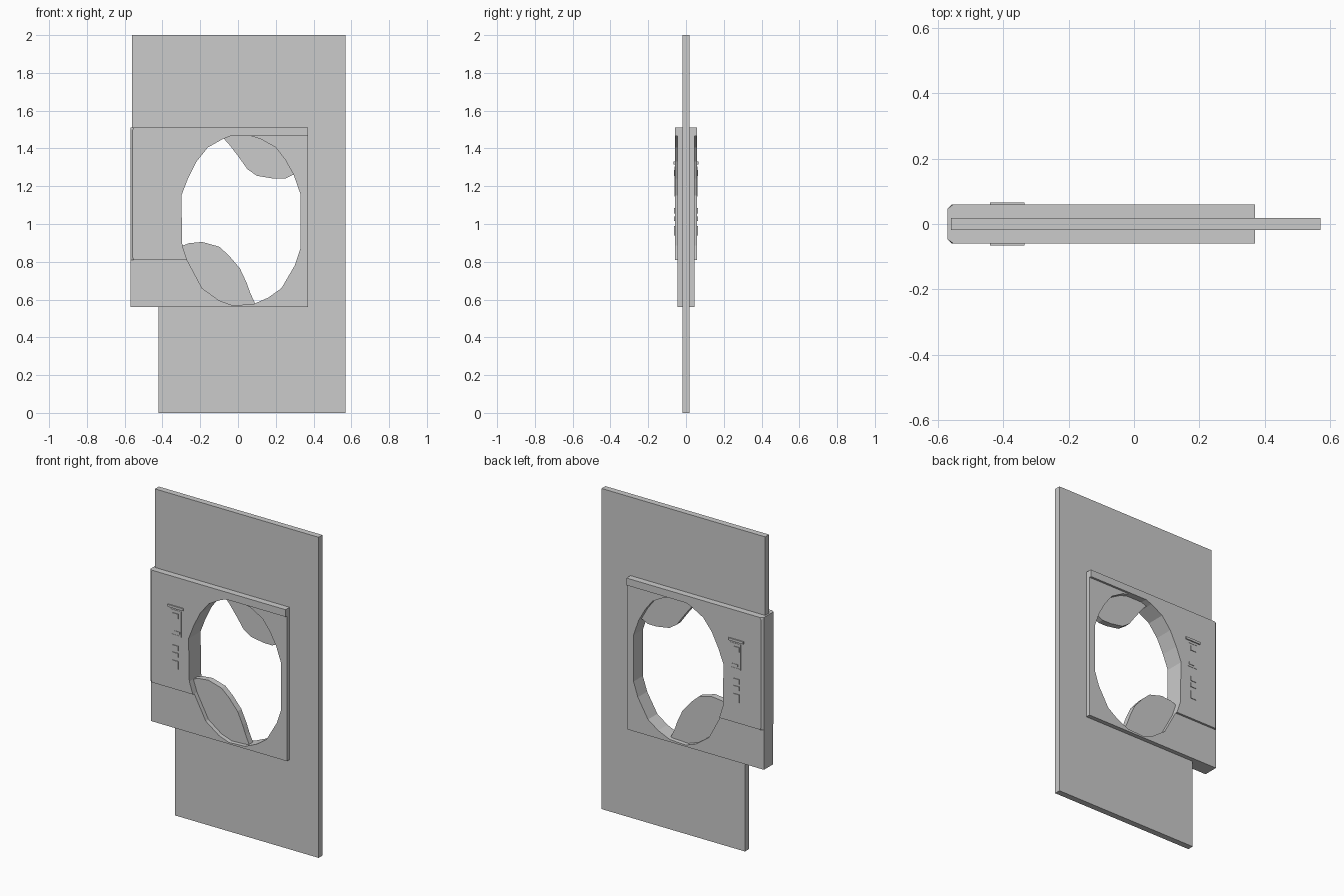
import bpy
import bmesh
from mathutils import Vector

cube = bpy.data.objects.get("Cube")
if cube:
    bpy.data.objects.remove(cube)


def rect(x0, x1, z0, z1):
    return [(x0, z0), (x1, z0), (x1, z1), (x0, z1)]


def slab(name, loops, half, chamfer_x=None):
    """Fill outlines in the xz plane (inner loops are holes) and thicken along y."""
    bm = bmesh.new()
    for loop in loops:
        vs = [bm.verts.new((x, -half, z)) for x, z in loop]
        for a, b in zip(vs, vs[1:] + vs[:1]):
            bm.edges.new((a, b))
    bmesh.ops.triangle_fill(bm, edges=bm.edges[:], use_beauty=True)
    ext = bmesh.ops.extrude_face_region(bm, geom=bm.faces[:])
    moved = [g for g in ext["geom"] if isinstance(g, bmesh.types.BMVert)]
    bmesh.ops.translate(bm, verts=moved, vec=Vector((0, 2 * half, 0)))
    bmesh.ops.recalc_face_normals(bm, faces=bm.faces[:])
    if chamfer_x is not None:
        edges = [e for e in bm.edges
                 if all(abs(v.co.x - chamfer_x) < 1e-4 for v in e.verts)
                 and abs(e.verts[0].co.y - e.verts[1].co.y) < 1e-4]
        bmesh.ops.bevel(bm, geom=edges, offset=0.012, segments=1, affect='EDGES')
    mesh = bpy.data.meshes.new(name)
    bm.to_mesh(mesh)
    bm.free()
    obj = bpy.data.objects.new(name, mesh)
    bpy.context.collection.objects.link(obj)
    return obj


PANEL, PLATE, GRIP = 0.019, 0.046, 0.059

# Faceted oval opening, clockwise from the left side
opening = [(-0.3, 1.15), (-0.265, 1.24), (-0.22, 1.33), (-0.16, 1.405),
           (-0.08, 1.45), (-0.04, 1.465), (0.07, 1.465), (0.12, 1.45),
           (0.2, 1.405), (0.25, 1.34), (0.295, 1.26), (0.33, 1.16),
           (0.33, 0.87), (0.3, 0.78), (0.23, 0.66), (0.16, 0.61),
           (0.08, 0.575), (-0.03, 0.57), (-0.1, 0.595), (-0.19, 0.66),
           (-0.27, 0.81), (-0.295, 0.885)]
cx, cz = 0.015, 1.02
wide_opening = [(cx + (x - cx) * 1.02, cz + (z - cz) * 1.02) for x, z in opening]

# Thin backing panel with a notched lower right side
panel_outline = [(-0.42, 0), (0.57, 0), (0.57, 2), (-0.56, 2), (-0.56, 0.7), (-0.42, 0.7)]
slab("panel", [panel_outline, wide_opening], PANEL)

# Housing around the opening
slab("housing", [rect(-0.57, 0.37, 0.56, 1.51), opening], PLATE)

# Thicker grip beside the opening, joined to the ridge along the top
grip = [(-0.57, 0.81)] + opening[20:] + opening[:6] + [(0.37, 1.465), (0.37, 1.51), (-0.57, 1.51)]
slab("grip_and_ridge", [grip], GRIP, chamfer_x=-0.57)

# Two leaves of the panel showing inside the opening
upper_edge = [(0.25, 1.24), (0.19, 1.24), (0.1, 1.255), (0.05, 1.29), (0, 1.36), (-0.05, 1.425)]
slab("upper_leaf", [wide_opening[4:11] + upper_edge], PANEL)
lower_edge = [(-0.26, 0.898), (-0.19, 0.905), (-0.1, 0.88), (-0.05, 0.835),
              (0.01, 0.765), (0.045, 0.69), (0.065, 0.635), (0.09, 0.58)]
slab("lower_leaf", [wide_opening[16:22] + lower_edge], PANEL)

# Controls that stand proud on both sides of the grip
slab("control_bar", [rect(-0.44, -0.335, 1.315, 1.33)], GRIP + 0.007)
slab("control_frame", [rect(-0.42, -0.35, 1.145, 1.305), rect(-0.414, -0.356, 1.151, 1.299)], GRIP + 0.002)
slab("upper_key", [rect(-0.41, -0.37, 1.255, 1.285)], GRIP + 0.004)
slab("lower_key", [rect(-0.40, -0.36, 1.16, 1.175)], GRIP + 0.003)
for i, (z0, z1) in enumerate([(1.055, 1.085), (1.015, 1.04), (0.94, 0.99)]):
    slab(f"button_{i + 1}", [rect(-0.41, -0.37, z0, z1)], GRIP + 0.004)
